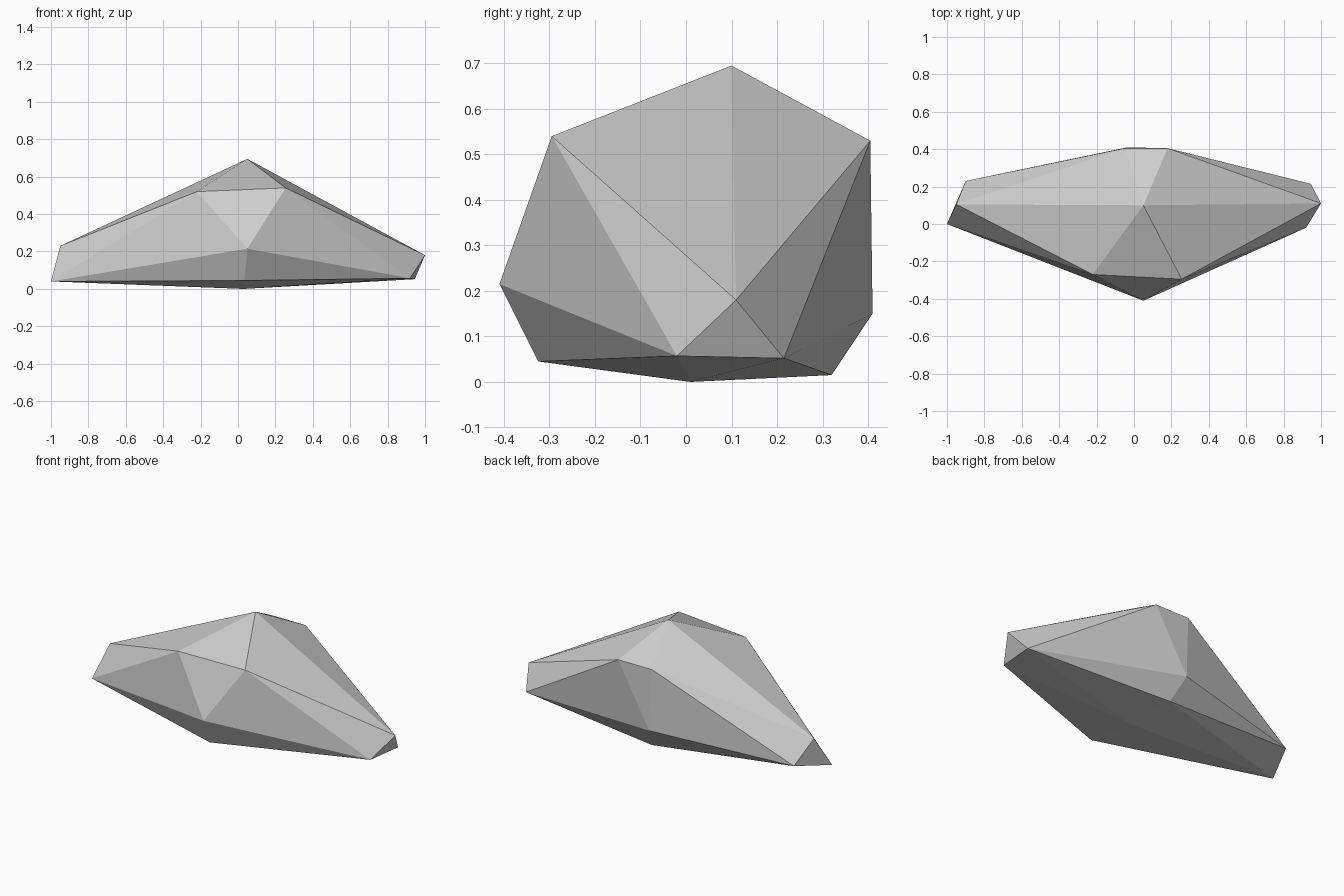
import bpy
import bmesh

# Remove the default cube
default_cube = bpy.data.objects.get("Cube")
if default_cube:
    bpy.data.objects.remove(default_cube, do_unlink=True)


def make_material(name, colour):
    material = bpy.data.materials.new(name)
    material.use_nodes = True
    material.diffuse_color = colour
    material.node_tree.nodes["Principled BSDF"].inputs["Base Color"].default_value = colour
    return material


def make_faceted_stone(name, corners, material):
    """Wrap flat facets tightly around the given corner points."""
    bm = bmesh.new()
    for corner in corners:
        bm.verts.new(corner)
    hull = bmesh.ops.convex_hull(bm, input=bm.verts[:])
    spare = [v for v in hull["geom_interior"] if isinstance(v, bmesh.types.BMVert)]
    bmesh.ops.delete(bm, geom=spare, context="VERTS")
    bmesh.ops.recalc_face_normals(bm, faces=bm.faces[:])
    for face in bm.faces:
        face.smooth = False
    mesh = bpy.data.meshes.new(name)
    bm.to_mesh(mesh)
    bm.free()
    mesh.materials.append(material)
    stone = bpy.data.objects.new(name, mesh)
    bpy.context.collection.objects.link(stone)
    return stone


# Corner points, grouped by the region of the stone they shape
peak = [(0.05, 0.10, 0.695)]
front_shoulder = [(0.255, -0.295, 0.54), (-0.22, -0.27, 0.52)]
back_shoulder = [(0.18, 0.405, 0.53), (-0.05, 0.405, 0.53)]
waist = [(0.05, -0.41, 0.215), (-0.035, 0.41, 0.15)]
left_tip = [(1.0, 0.11, 0.18), (0.92, -0.02, 0.057), (0.945, 0.215, 0.052)]
right_tip = [(-1.0, 0.0, 0.04), (-0.95, 0.105, 0.23), (-0.90, 0.23, 0.093)]
underside = [(0.035, -0.325, 0.045), (0.03, 0.01, 0.0), (0.01, 0.32, 0.015)]

stone_grey = make_material("stone_grey", (0.62, 0.62, 0.62, 1.0))
corners = (peak + front_shoulder + back_shoulder + waist
           + left_tip + right_tip + underside)
make_faceted_stone("rock", corners, stone_grey)
